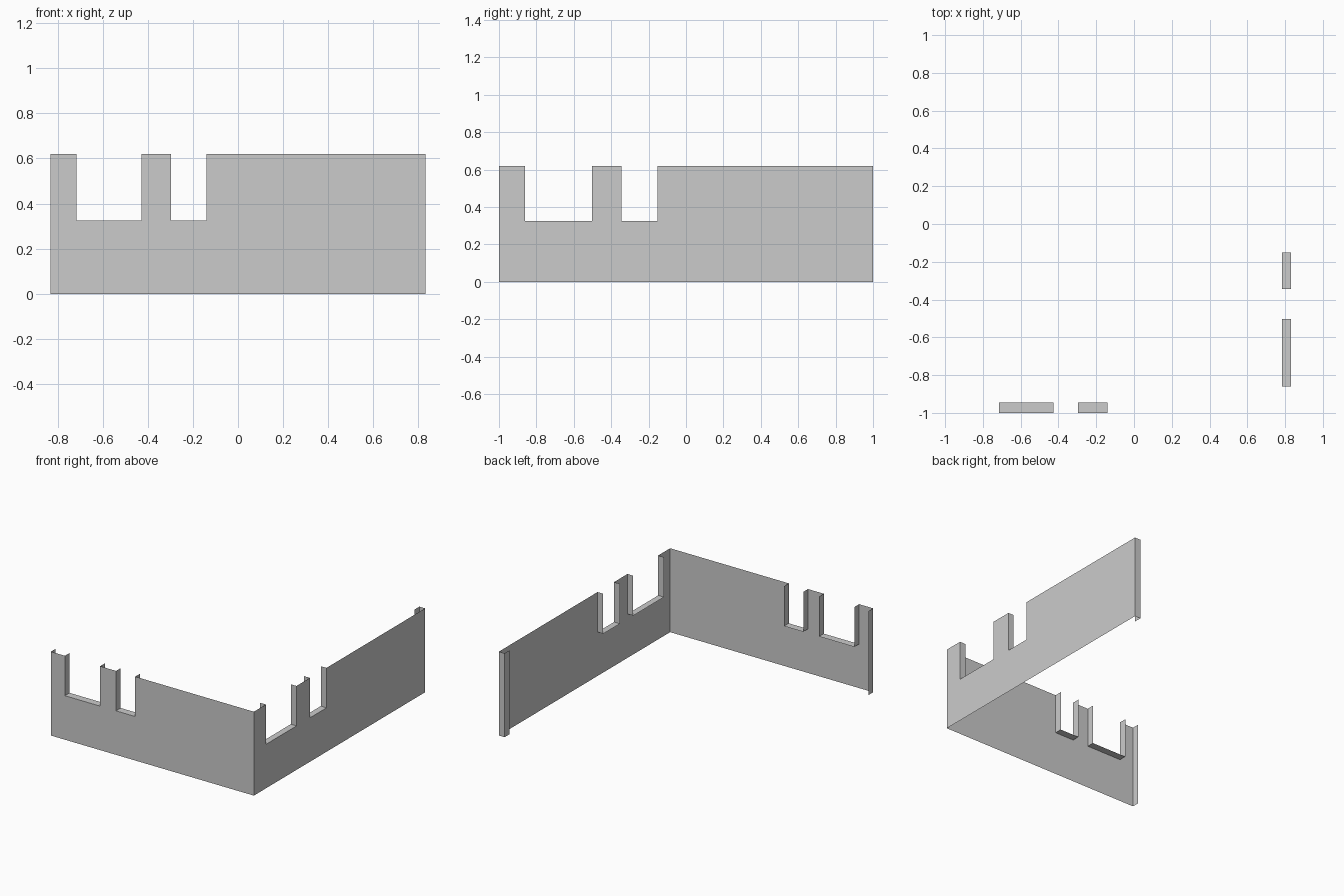
import bpy, bmesh

if "Cube" in bpy.data.objects:
    bpy.data.objects.remove(bpy.data.objects["Cube"])

X, Y, H, SILL = 0.83, 1.0, 0.62, 0.325


def make_wall(name, start, end, notches, place, depth, end_path):
    """Thin open sheet with notched top; reveals and end return go inward.
    place(u, d) maps distance along wall and inward depth to x, y."""
    bm = bmesh.new()

    def strip(a, b):
        # vertical quad between two plan points
        pts = [(*place(*a), 0), (*place(*b), 0), (*place(*b), H), (*place(*a), H)]
        bm.faces.new([bm.verts.new(p) for p in pts])

    # outer face outline with notches
    outline = [(start, 0), (end, 0), (end, H)]
    for a, b in reversed(notches):
        outline += [(b, H), (b, SILL), (a, SILL), (a, H)]
    outline.append((start, H))
    bm.faces.new([bm.verts.new((*place(u, 0), z)) for u, z in outline])

    # notch reveals: two jambs and a sill
    for a, b in notches:
        prof = [(a, H), (a, SILL), (b, SILL), (b, H)]
        for p, q in zip(prof, prof[1:]):
            pts = [(*place(u, d), z) for (u, z), d in
                   ((p, 0), (q, 0), (q, depth), (p, depth))]
            bm.faces.new([bm.verts.new(c) for c in pts])

    # return at the free end
    for a, b in zip(end_path, end_path[1:]):
        strip(a, b)

    bmesh.ops.remove_doubles(bm, verts=bm.verts[:], dist=1e-4)
    bmesh.ops.recalc_face_normals(bm, faces=bm.faces[:])
    mesh = bpy.data.meshes.new(name)
    bm.to_mesh(mesh)
    bm.free()
    obj = bpy.data.objects.new(name, mesh)
    bpy.context.collection.objects.link(obj)


# front wall, free end on the left
make_wall("front_wall", -X, X, [(-0.715, -0.427), (-0.297, -0.14)],
          lambda u, d: (u, -Y + d), 0.055, [(-X, 0), (-X, 0.055)])

# right wall, free end at the back with a small hooked return
make_wall("right_wall", -Y, Y, [(-0.86, -0.502), (-0.345, -0.152)],
          lambda u, d: (X - d, u), 0.047, [(Y, 0), (Y, 0.047), (Y - 0.055, 0.047)])
